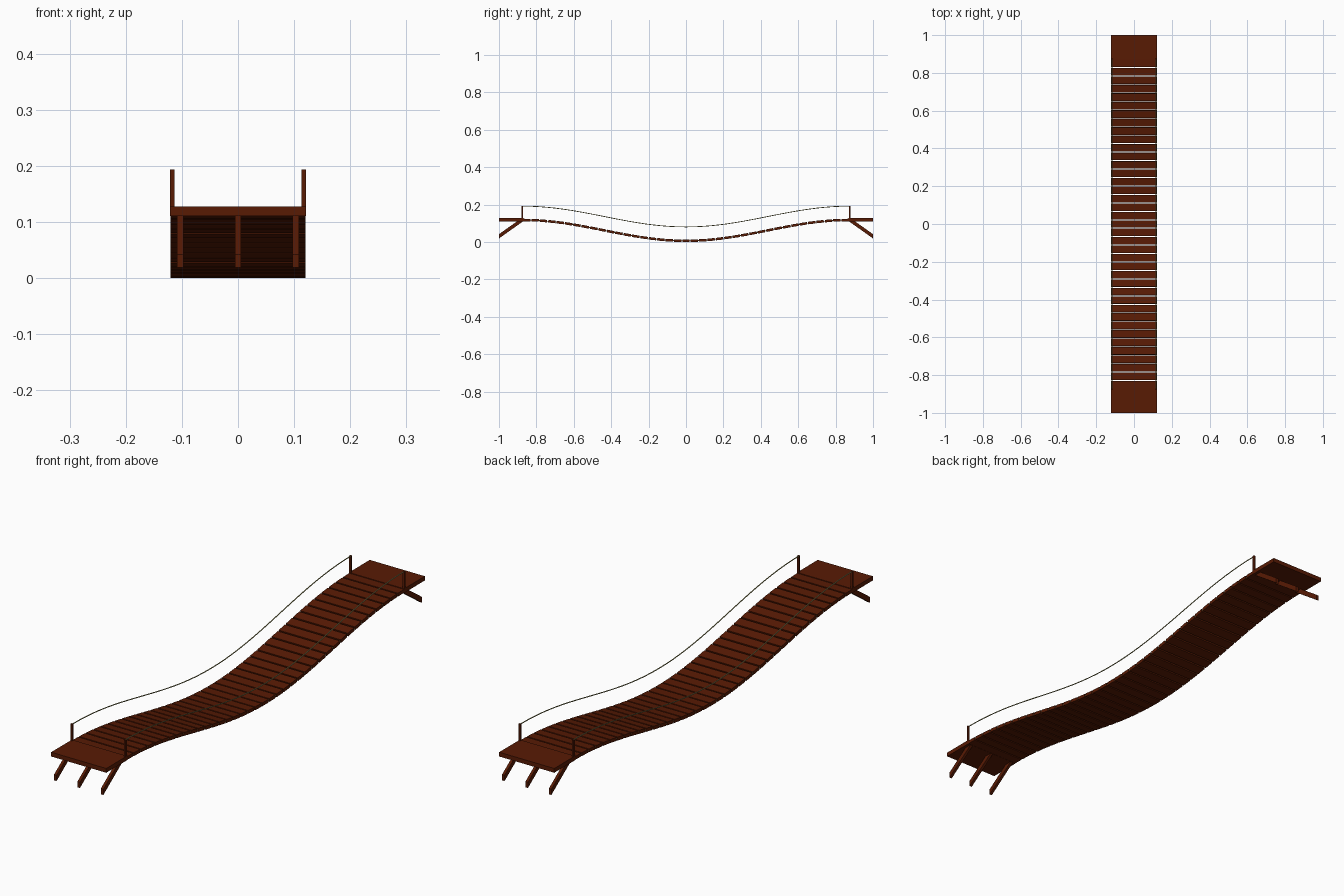
import bpy, bmesh, math
from mathutils import Matrix, Vector

if "Cube" in bpy.data.objects:
    bpy.data.objects.remove(bpy.data.objects["Cube"])


def material(name, rgb):
    m = bpy.data.materials.new(name)
    m.diffuse_color = (*rgb, 1)
    m.use_nodes = True
    m.node_tree.nodes["Principled BSDF"].inputs["Base Color"].default_value = m.diffuse_color
    return m


wood = material("dark brown wood", (0.098, 0.0105, 0.0012))
rope = material("olive tan rope", (0.36, 0.34, 0.13))


def finish(name, bm, mat):
    bmesh.ops.recalc_face_normals(bm, faces=bm.faces)
    me = bpy.data.meshes.new(name)
    bm.to_mesh(me)
    bm.free()
    me.materials.append(mat)
    ob = bpy.data.objects.new(name, me)
    bpy.context.collection.objects.link(ob)
    return ob


def add_box(bm, centre, size, pitch=0.0):
    mat = (Matrix.Translation(centre) @ Matrix.Rotation(pitch, 4, 'X')
           @ Matrix.Diagonal((*size, 1)))
    bmesh.ops.create_cube(bm, size=1, matrix=mat)


HALF = 0.874      # half length of the hanging span
SAG = 0.111       # height lost at mid span


def sag(y):
    return SAG * (1 - math.cos(math.pi * y / HALF)) / 2


def slope(y):
    return SAG * math.pi / (2 * HALF) * math.sin(math.pi * y / HALF)


# Hanging deck planks
bm = bmesh.new()
count = 39
pitch = 2 * HALF / count
for i in range(count):
    y = (i - (count - 1) / 2) * pitch
    add_box(bm, (0, y, 0.0068 + sag(y)), (0.241, pitch - 0.0055, 0.0135),
            math.atan(slope(y)))
finish("deck_planks", bm, wood)

# End platforms, rail posts and braces
for s, end in ((-1, "front"), (1, "back")):
    bm = bmesh.new()
    add_box(bm, (0, s * 0.935, 0.119), (0.242, 0.13, 0.017))
    finish(end + "_platform", bm, wood)

    bm = bmesh.new()
    for x in (-0.1175, 0.1175):
        add_box(bm, (x, s * 0.875, 0.1525), (0.008, 0.008, 0.082))
    finish(end + "_rail_posts", bm, wood)

    bm = bmesh.new()
    profile = [(0.868, 0.113), (0.900, 0.113), (1.0, 0.042), (1.0, 0.019)]
    for x in (-0.103, 0, 0.103):
        f = bm.faces.new([bm.verts.new((x - 0.0055, s * y, z)) for y, z in profile])
        ext = bmesh.ops.extrude_face_region(bm, geom=[f], use_keep_orig=True)
        vs = [g for g in ext["geom"] if isinstance(g, bmesh.types.BMVert)]
        bmesh.ops.translate(bm, verts=vs, vec=(0.011, 0, 0))
    finish(end + "_braces", bm, wood)


# Ropes: handrails and the lines threading the planks
def add_rope(name, x, base, radius):
    bm = bmesh.new()
    rings = []
    for i in range(41):
        y = -HALF + 2 * HALF * i / 40
        up = Vector((0, -slope(y), 1)).normalized()
        c = Vector((x, y, base + sag(y)))
        rings.append([bm.verts.new(c + Vector((math.cos(a), 0, 0)) * radius
                                   + up * math.sin(a) * radius)
                      for a in (k * math.tau / 8 for k in range(8))])
    for a, b in zip(rings, rings[1:]):
        for k in range(8):
            f = bm.faces.new((a[k], a[(k + 1) % 8], b[(k + 1) % 8], b[k]))
            f.smooth = True
    bm.faces.new(rings[0])
    bm.faces.new(rings[-1])
    finish(name, bm, rope)


for x, side in ((-1, "left"), (1, "right")):
    add_rope(side + "_handrail", x * 0.1165, 0.081, 0.002)
    add_rope(side + "_deck_rope", x * 0.1165, 0.0068, 0.002)
